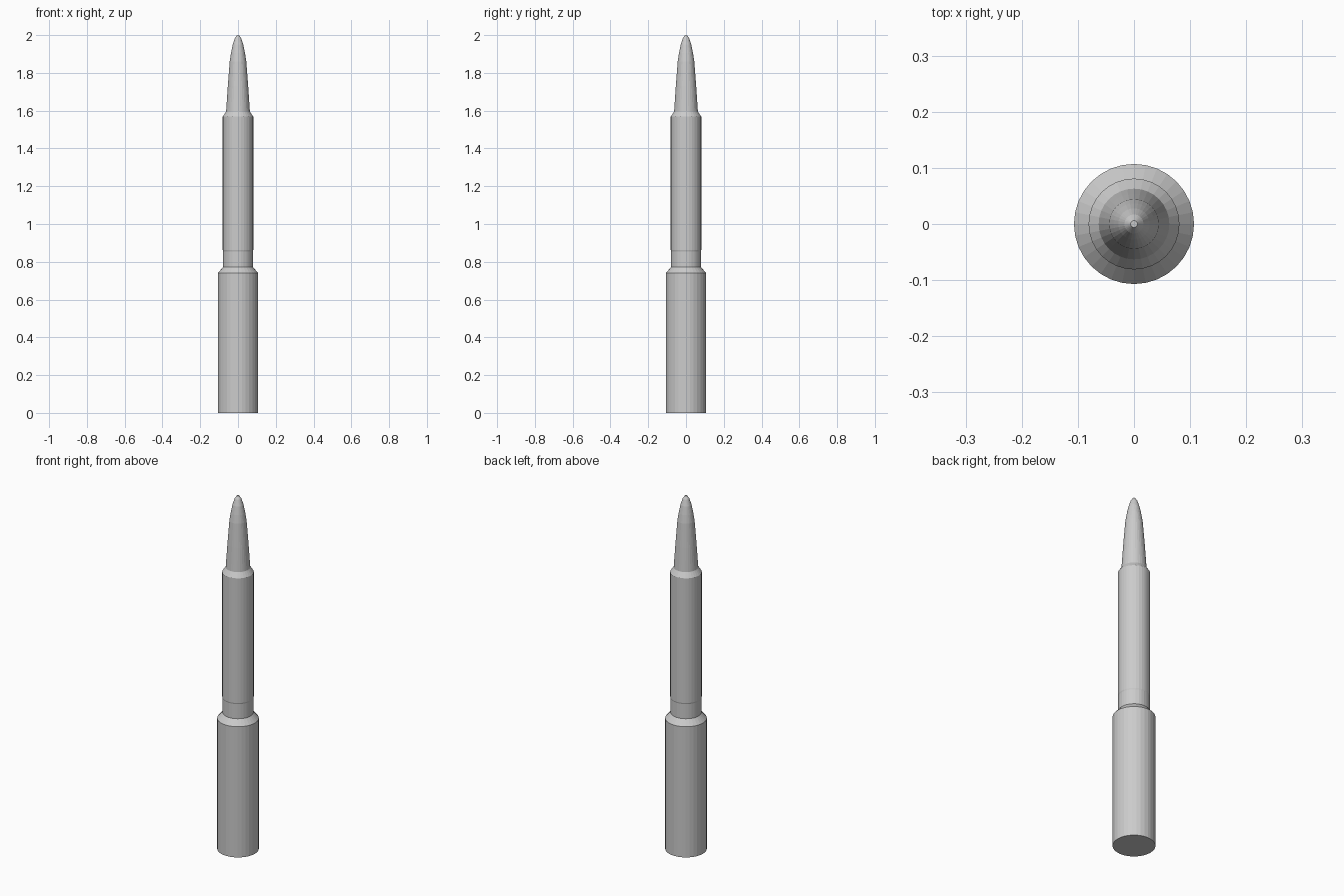
import bpy, bmesh, math

if "Cube" in bpy.data.objects:
    bpy.data.objects.remove(bpy.data.objects["Cube"])

SIDES = 32


def lathe(name, profile):
    """Revolve (radius, height) points around z and cap both ends."""
    bm = bmesh.new()
    rings = []
    for r, z in profile:
        rings.append([bm.verts.new((r * math.cos(2 * math.pi * i / SIDES),
                                    r * math.sin(2 * math.pi * i / SIDES), z))
                      for i in range(SIDES)])
    for low, high in zip(rings, rings[1:]):
        for i in range(SIDES):
            j = (i + 1) % SIDES
            bm.faces.new((low[i], low[j], high[j], high[i]))
    bm.faces.new(rings[0][::-1])
    bm.faces.new(rings[-1])
    mesh = bpy.data.meshes.new(name)
    bm.to_mesh(mesh)
    bm.free()
    obj = bpy.data.objects.new(name, mesh)
    bpy.context.collection.objects.link(obj)
    return obj


# One closed, flat-shaded body: wide base, sloped shoulder, slim stage, nose
lathe("stepped_body", [
    (0.107, 0.0), (0.107, 0.74),                  # wide base
    (0.079, 0.772), (0.079, 0.855),               # shoulder and neck
    (0.081, 0.862), (0.081, 1.568),               # slim upper stage
    (0.063, 1.595),                               # upper shoulder
    (0.054, 1.73), (0.044, 1.86),                 # straight nose taper
    (0.037, 1.905), (0.028, 1.95),                # rounded tip
    (0.017, 1.983), (0.006, 2.0),
])
